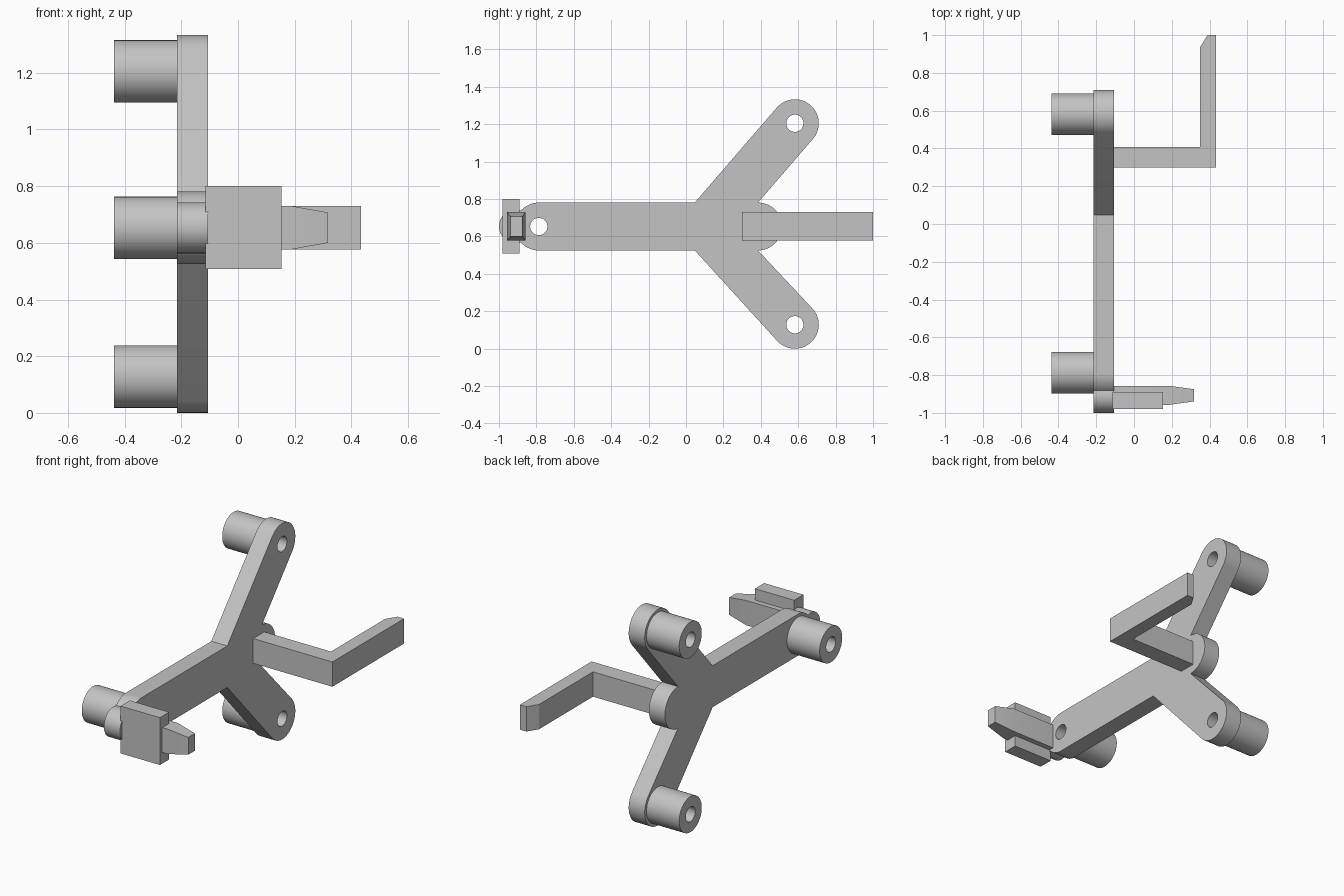
import bpy
import bmesh
from math import cos, sin, radians
from mathutils import Matrix, Vector

old = bpy.data.objects.get("Cube")
if old:
    bpy.data.objects.remove(old, do_unlink=True)

grey = bpy.data.materials.new("light grey")
grey.use_nodes = True
grey.diffuse_color = (0.55, 0.55, 0.55, 1)
grey.node_tree.nodes["Principled BSDF"].inputs["Base Color"].default_value = (0.55, 0.55, 0.55, 1)


def arc(centre, radius, start, end, steps=24):
    angles = [radians(start + (end - start) * i / steps) for i in range(steps + 1)]
    return [(centre[0] + radius * cos(a), centre[1] + radius * sin(a)) for a in angles]


def circle(centre, radius):
    return arc(centre, radius, 0, 360, 48)[:-1]


def add_mesh(name, bm):
    bmesh.ops.recalc_face_normals(bm, faces=bm.faces)
    mesh = bpy.data.meshes.new(name)
    bm.to_mesh(mesh)
    bm.free()
    mesh.materials.append(grey)
    obj = bpy.data.objects.new(name, mesh)
    bpy.context.collection.objects.link(obj)
    bpy.ops.object.select_all(action="DESELECT")
    obj.select_set(True)
    bpy.context.view_layer.objects.active = obj
    bpy.ops.object.shade_smooth_by_angle(angle=radians(30))
    return obj


def extrude_profile(name, loops, low, high, along_x=True):
    """Fill the first loop, leave the others as holes, and give it thickness."""
    curve = bpy.data.curves.new(name + "_profile", "CURVE")
    curve.dimensions = "2D"
    curve.fill_mode = "BOTH"
    curve.extrude = (high - low) / 2
    for loop in loops:
        spline = curve.splines.new("POLY")
        spline.points.add(len(loop) - 1)
        for point, (u, v) in zip(spline.points, loop):
            point.co = (u, v, 0, 1)
        spline.use_cyclic_u = True
    helper = bpy.data.objects.new(name + "_helper", curve)
    bpy.context.collection.objects.link(helper)
    bpy.context.view_layer.update()
    filled = bpy.data.meshes.new_from_object(
        helper.evaluated_get(bpy.context.evaluated_depsgraph_get()))
    bm = bmesh.new()
    bm.from_mesh(filled)
    bpy.data.objects.remove(helper)
    bpy.data.curves.remove(curve)
    bpy.data.meshes.remove(filled)
    bmesh.ops.remove_doubles(bm, verts=bm.verts, dist=0.0001)
    middle = (low + high) / 2
    for vert in bm.verts:
        u, v, w = vert.co
        vert.co = (w + middle, u, v) if along_x else (u, v, w + middle)
    for face in bm.faces:
        face.material_index = 0
    return add_mesh(name, bm)


def box(bm, low, high):
    low, high = Vector(low), Vector(high)
    matrix = Matrix.Translation((low + high) / 2) @ Matrix.Diagonal((*(high - low), 1))
    return bmesh.ops.create_cube(bm, size=1, matrix=matrix)["verts"]


# Forked plate, drawn in the side plane
MID = 0.653
R = 0.128
FRONT, REAR, LUG = (-0.787, MID), (0.385, MID), (-0.91, MID)
UPPER, LOWER = (0.582, 1.205), (0.582, 0.128)
ends = {"front": FRONT, "upper": UPPER, "lower": LOWER}
outline = (
    arc(LUG, 0.09, 74, 286)
    + arc(FRONT, R, 222.4, 270)
    + [(0.047, MID - R)]
    + arc(LOWER, R, -138, 42)
    + arc(REAR, R, -90, 90)
    + arc(UPPER, R, -40.5, 139.5)
    + [(0.047, MID + R)]
    + arc(FRONT, R, 90, 137.6)
)
extrude_profile("forked_plate", [outline] + [circle(c, 0.046) for c in ends.values()],
                -0.215, -0.106)

# Hollow spacers behind each hole
for label, centre in ends.items():
    extrude_profile(label + "_spacer", [circle(centre, 0.11), circle(centre, 0.046)],
                    -0.438, -0.215)

# Bent arm with a chamfered tip
bent = [(-0.11, 0.3), (0.434, 0.3), (0.434, 1.0), (0.389, 1.0),
        (0.349, 0.935), (0.349, 0.408), (-0.11, 0.408)]
extrude_profile("bent_arm", [bent], 0.577, 0.73, along_x=False)

# Guard plate at the front
bm = bmesh.new()
box(bm, (-0.115, -0.98, 0.508), (0.153, -0.89, 0.8))
add_mesh("guard_plate", bm)

# Peg with a tapered end
bm = bmesh.new()
box(bm, (-0.12, -0.957, 0.577), (0.19, -0.857, 0.73))
bm.faces.ensure_lookup_table()
end = max(bm.faces, key=lambda f: f.calc_center_median().x)
tip = bmesh.ops.extrude_discrete_faces(bm, faces=[end])["faces"][0]
centre = tip.calc_center_median()
for vert in tip.verts:
    offset = vert.co - centre
    vert.co = centre + Vector((0.128, offset.y * 0.64, offset.z * 0.7))
bmesh.ops.remove_doubles(bm, verts=bm.verts, dist=0.0001)
add_mesh("tapered_peg", bm)
